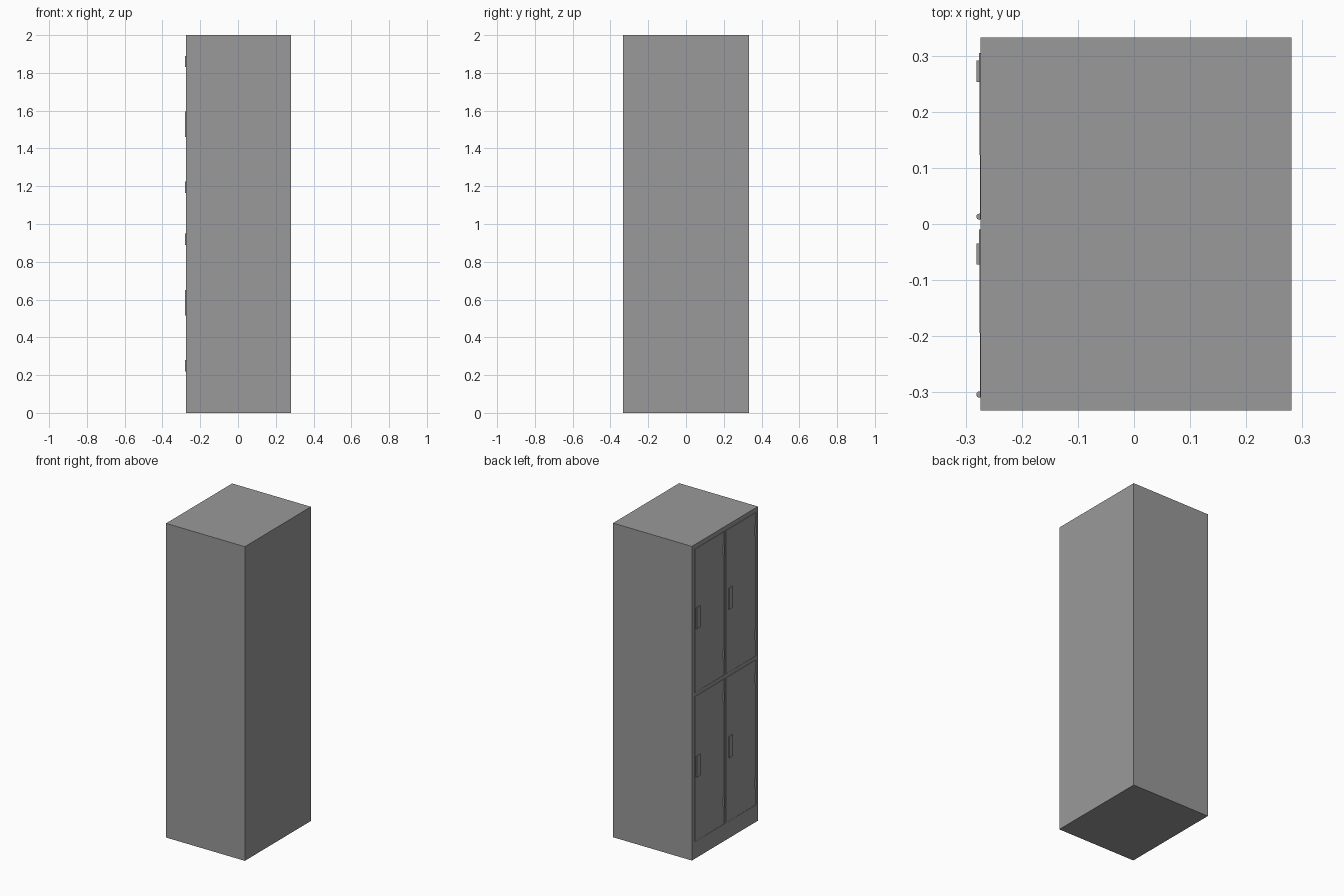
import bpy, bmesh, math
from mathutils import Matrix, Vector

if "Cube" in bpy.data.objects:
    bpy.data.objects.remove(bpy.data.objects["Cube"])

grey = bpy.data.materials.new("grey_painted_steel")
grey.diffuse_color = (0.32, 0.32, 0.32, 1)
grey.use_nodes = True
grey.node_tree.nodes["Principled BSDF"].inputs["Base Color"].default_value = grey.diffuse_color


def finish(name, bm):
    me = bpy.data.meshes.new(name)
    bm.to_mesh(me)
    bm.free()
    me.materials.append(grey)
    ob = bpy.data.objects.new(name, me)
    bpy.context.collection.objects.link(ob)
    return ob


def add_box(bm, x, y, z):
    size = Vector((x[1] - x[0], y[1] - y[0], z[1] - z[0]))
    mid = Vector((x[0] + x[1], y[0] + y[1], z[0] + z[1])) / 2
    m = Matrix.Translation(mid) @ Matrix.Diagonal((*size, 1))
    bmesh.ops.create_cube(bm, size=1, matrix=m)


FRONT, BACK, HALF = -0.274, 0.281, 0.3325   # doors are on the -x side
POCKET = -0.262
COLS = [(0.008, 0.305), (-0.309, -0.010)]   # door extents in y
ROWS = [(1.058, 1.97), (0.11, 1.032)]       # door extents in z
GAP = 0.002

# cabinet: solid shell with a shallow pocket behind every door
bm = bmesh.new()
ys = sorted([-HALF, HALF] + [v for c in COLS for v in (c[0] - GAP, c[1] + GAP)])
zs = sorted([0, 2] + [v for r in ROWS for v in (r[0] - GAP, r[1] + GAP)])
grid = [[bm.verts.new((FRONT, y, z)) for z in zs] for y in ys]
pockets = []
for i in range(len(ys) - 1):
    for j in range(len(zs) - 1):
        f = bm.faces.new((grid[i][j], grid[i][j + 1], grid[i + 1][j + 1], grid[i + 1][j]))
        if i % 2 and j % 2:
            pockets.append(f)
rim = [e for e in bm.edges if e.is_boundary]
ext = bmesh.ops.extrude_edge_only(bm, edges=rim)["geom"]
back_verts = [g for g in ext if isinstance(g, bmesh.types.BMVert)]
for v in back_verts:
    v.co.x = BACK
bmesh.ops.holes_fill(bm, edges=[e for e in bm.edges if e.is_boundary], sides=0)
res = bmesh.ops.extrude_discrete_faces(bm, faces=pockets)["faces"]
for f in res:
    for v in f.verts:
        v.co.x = POCKET
bmesh.ops.recalc_face_normals(bm, faces=bm.faces)
finish("locker_cabinet", bm)

# doors with handle plates and barrel hinges
for ci, (y0, y1) in enumerate(COLS):
    for ri, (z0, z1) in enumerate(ROWS):
        tag = ("upper_" if ri == 0 else "lower_") + ("left" if ci == 0 else "right")

        # door panel, very slightly proud at its free edge
        bm = bmesh.new()
        add_box(bm, (FRONT - 0.0002, POCKET), (y0, y1), (z0, z1))
        bmesh.ops.rotate(bm, verts=bm.verts, cent=(FRONT, y0, 0),
                         matrix=Matrix.Rotation(math.radians(0.35), 3, 'Z'))
        finish("door_" + tag, bm)

        # handle plate
        hy = (0.253, 0.291) if ci == 0 else (-0.072, -0.035)
        hz = (1.46, 1.595) if ri == 0 else (0.515, 0.65)
        bm = bmesh.new()
        add_box(bm, (-0.281, FRONT + 0.002), hy, hz)
        finish("handle_" + tag, bm)

        # hinges
        hinge_y = 0.013 if ci == 0 else -0.304
        for k, zc in enumerate((1.86, 1.195) if ri == 0 else (0.92, 0.25)):
            bm = bmesh.new()
            bmesh.ops.create_cone(bm, cap_ends=True, segments=16,
                                  radius1=0.0055, radius2=0.0055, depth=0.06,
                                  matrix=Matrix.Translation((-0.2755, hinge_y, zc)))
            for f in bm.faces:
                f.smooth = len(f.verts) == 4
            for e in bm.edges:
                e.smooth = e.calc_face_angle(0) < 0.7
            finish(f"hinge_{tag}_{k + 1}", bm)
